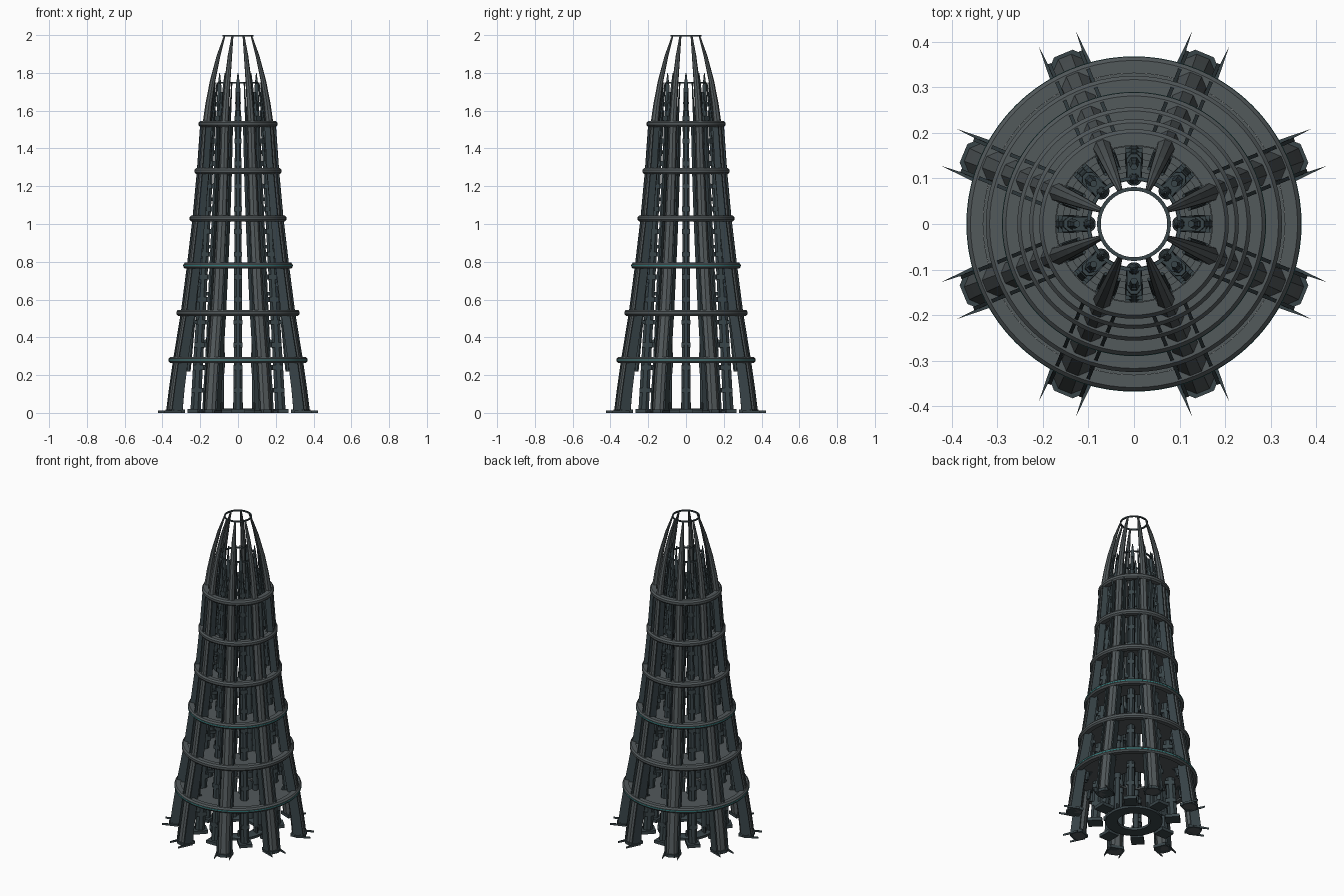
import bpy, bmesh, math
from mathutils import Matrix

if "Cube" in bpy.data.objects:
    bpy.data.objects.remove(bpy.data.objects["Cube"])


def mat(name, col):
    m = bpy.data.materials.new(name)
    m.diffuse_color = (*col, 1)
    m.use_nodes = True
    m.node_tree.nodes["Principled BSDF"].inputs["Base Color"].default_value = m.diffuse_color
    return m


SLATE = mat("slate", (0.085, 0.10, 0.105))
DARK = mat("dark_steel", (0.04, 0.058, 0.065))
TEAL = mat("teal", (0.03, 0.2, 0.2))


def finish(bm, name, material, smooth=False):
    bmesh.ops.recalc_face_normals(bm, faces=bm.faces)
    me = bpy.data.meshes.new(name)
    bm.to_mesh(me)
    bm.free()
    me.materials.append(material)
    for p in me.polygons:
        p.use_smooth = smooth
    ob = bpy.data.objects.new(name, me)
    bpy.context.collection.objects.link(ob)
    if smooth:
        bpy.ops.object.select_all(action='DESELECT')
        bpy.context.view_layer.objects.active = ob
        ob.select_set(True)
        bpy.ops.object.shade_smooth_by_angle(angle=math.radians(35))
    return ob


def around(ob, start, n=8):
    """Place linked copies about the tower axis."""
    for i in range(n):
        c = ob if i == 0 else ob.copy()
        if i:
            c.name = f"{ob.name}_{i}"
            bpy.context.collection.objects.link(c)
        c.rotation_euler.z = math.radians(start) + i * math.tau / n


def loft(bm, stations, sides=8, y0=0):
    """Stations: radius, height, radial depth, width."""
    rings = []
    k = 1 / math.cos(math.pi / sides)
    for r, z, d, w in stations:
        ring = []
        for i in range(sides):
            a = (i + 0.5) * math.tau / sides
            ring.append(bm.verts.new((r + d / 2 * k * math.cos(a), y0 + w / 2 * k * math.sin(a), z)))
        rings.append(ring)
    for a, b in zip(rings, rings[1:]):
        for i in range(sides):
            j = (i + 1) % sides
            bm.faces.new((a[i], a[j], b[j], b[i]))
    bm.faces.new(rings[0])
    bm.faces.new(rings[-1])


def box(bm, c, s):
    bmesh.ops.create_cube(bm, size=1, matrix=Matrix.Translation(c) @ Matrix.Diagonal((*s, 1)))


def prism(bm, pts, z0, z1):
    f = bm.faces.new([bm.verts.new((x, y, z0)) for x, y in pts])
    r = bmesh.ops.extrude_face_region(bm, geom=[f])
    bmesh.ops.translate(bm, vec=(0, 0, z1 - z0), verts=[v for v in r['geom'] if isinstance(v, bmesh.types.BMVert)])
    bm.faces.ensure_lookup_table()


def lathe(name, profile, material, seg=64):
    bm = bmesh.new()
    cols = []
    for i in range(seg):
        a = i * math.tau / seg
        cols.append([bm.verts.new((r * math.cos(a), r * math.sin(a), z)) for r, z in profile])
    n = len(profile)
    for i in range(seg):
        a, b = cols[i], cols[(i + 1) % seg]
        for j in range(n):
            k = (j + 1) % n
            bm.faces.new((a[j], b[j], b[k], a[k]))
    return finish(bm, name, material, True)


# Outer ribs, leaning in and curving to the crown
rib = [(0.362, 0.0, 0.075, 0.075), (0.348, 0.12, 0.07, 0.07), (0.325, 0.28, 0.066, 0.066),
       (0.283, 0.53, 0.06, 0.06), (0.25, 0.78, 0.055, 0.055), (0.22, 1.03, 0.05, 0.05),
       (0.197, 1.28, 0.045, 0.045), (0.18, 1.53, 0.04, 0.04), (0.166, 1.64, 0.034, 0.034),
       (0.145, 1.76, 0.026, 0.03), (0.112, 1.89, 0.018, 0.022), (0.077, 1.995, 0.008, 0.01)]
bm = bmesh.new()
loft(bm, rib)
around(finish(bm, "outer_rib", SLATE), 22.5)

# Flat side plates running along the ribs
bm = bmesh.new()
for s in (-1, 1):
    loft(bm, [(r + 0.004, z, d * 0.8, 0.008) for r, z, d, w in rib[:8]], 4, s * 0.037)
around(finish(bm, "rib_side_plate", DARK), 22.5)

# Feet with splayed prongs
bm = bmesh.new()
prism(bm, [(0.32, -0.04), (0.385, -0.042), (0.405, -0.022), (0.405, 0.022), (0.385, 0.042), (0.32, 0.04)], 0, 0.018)
for s in (-1, 1):
    prism(bm, [(0.345, s * 0.036), (0.44, s * 0.044), (0.345, s * 0.05)], 0, 0.012)
around(finish(bm, "rib_foot", DARK), 22.5)

# Ring bands and thin annular floors
levels = [(0.28, 0.367), (0.53, 0.325), (0.78, 0.289), (1.03, 0.256), (1.28, 0.23), (1.53, 0.208)]
for i, (z, r) in enumerate(levels):
    w, h = 0.036, 0.016
    lathe(f"ring_band_{i}", [(r - w, z - h), (r - 0.008, z - h), (r, z - 0.007), (r, z + 0.007),
                             (r - 0.008, z + h), (r - w, z + h)], SLATE, 80)
    q = 0.10 + 0.014 * i
    lathe(f"floor_{i}", [(q, z - 0.006), (r - w, z - 0.006), (r - w, z + 0.005), (q, z + 0.005)], SLATE)
    if i in (0, 2):
        lathe(f"ring_light_{i}", [(r - 0.002, z - 0.003), (r + 0.001, z - 0.003),
                                  (r + 0.001, z + 0.003), (r - 0.002, z + 0.003)], TEAL, 80)

# Inner columns with stepped caps, cross blocks and feet
bm = bmesh.new()
loft(bm, [(0.225, 0.0, 0.055, 0.05), (0.212, 0.25, 0.052, 0.045), (0.135, 1.6, 0.038, 0.032)], 8)
loft(bm, [(0.135, 1.6, 0.022, 0.022), (0.125, 1.7, 0.014, 0.014)], 6)
for k in range(13):
    z = 0.12 + k * 0.12
    box(bm, (0.222 - 0.055 * z, 0, z), (0.062 - 0.012 * z, 0.05 - 0.009 * z, 0.025))
box(bm, (0.225, 0, 0.01), (0.085, 0.075, 0.02))
around(finish(bm, "inner_column", DARK), 0)

# Upright pipes with pointed tips and brackets back to the columns
bm = bmesh.new()
loft(bm, [(0.128, 0.0, 0.03, 0.03), (0.102, 1.5, 0.024, 0.026), (0.098, 1.72, 0.022, 0.024),
          (0.097, 1.8, 0.004, 0.005)], 12)
for k in range(6):
    z = 0.28 + 0.25 * k
    loft(bm, [(0.128 - 0.017 * z, z - 0.04, 0.036, 0.036), (0.128 - 0.017 * z, z + 0.04, 0.034, 0.034)], 12)
    box(bm, (0.165 - 0.03 * z, 0, z + 0.1), (0.08 - 0.02 * z, 0.012, 0.018))
box(bm, (0.115, 0, 1.64), (0.04, 0.03, 0.012))
around(finish(bm, "inner_pipe", DARK, True), 0)

# Slim panels just inside the ribs
bm = bmesh.new()
for s in (-1, 1):
    loft(bm, [(0.29, 0.22, 0.02, 0.014), (0.15, 1.55, 0.014, 0.01), (0.125, 1.75, 0.008, 0.006)], 6, s * 0.016)
for k in range(7):
    z = 0.28 + 0.2 * k
    box(bm, (0.31 - 0.098 * z, 0, z), (0.05 - 0.015 * z, 0.044, 0.02))
around(finish(bm, "rib_back_rail", DARK), 22.5)

# Ground ring with short posts
lathe("ground_ring", [(0.095, 0), (0.165, 0), (0.165, 0.015), (0.15, 0.022), (0.11, 0.022), (0.095, 0.015)], DARK)
bm = bmesh.new()
for y in (-0.022, 0.022):
    box(bm, (0.145, y, 0.03), (0.014, 0.01, 0.05))
around(finish(bm, "ground_post", DARK), 0)

# Upper tie ring and crown ring
lathe("tie_ring", [(0.096, 1.745), (0.104, 1.745), (0.104, 1.753), (0.096, 1.753)], DARK)
lathe("crown_ring", [(0.073, 1.992), (0.081, 1.992), (0.081, 2.0), (0.073, 2.0)], DARK)
